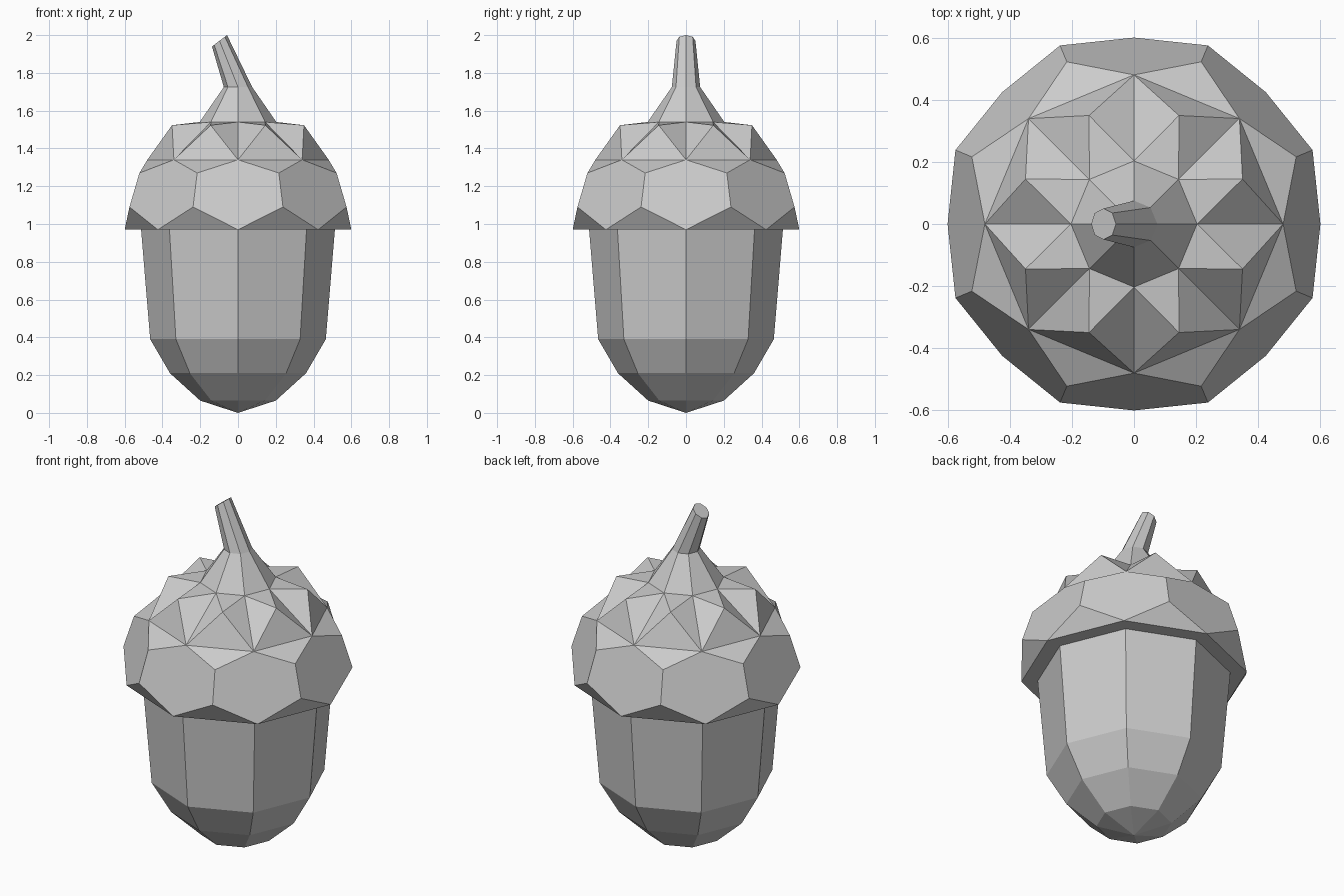
import bpy
import bmesh
from math import sin, cos, pi, atan2
from mathutils import Matrix

SIDES = 8

cube = bpy.data.objects.get("Cube")
if cube:
    bpy.data.objects.remove(cube, do_unlink=True)

grey = bpy.data.materials.new("light grey")
grey.use_nodes = True
colour = (0.6, 0.6, 0.6, 1)
grey.diffuse_color = colour
grey.node_tree.nodes["Principled BSDF"].inputs["Base Color"].default_value = colour


def ring(bm, radius, z, turn=0.0):
    """Eight vertices around the axis; turn is a fraction of one side."""
    step = 2 * pi / SIDES
    return [bm.verts.new((radius * cos((i + turn) * step),
                          radius * sin((i + turn) * step), z))
            for i in range(SIDES)]


def bridge(bm, low, high):
    for i in range(SIDES):
        j = (i + 1) % SIDES
        bm.faces.new((low[i], low[j], high[j], high[i]))


def finish(bm, name):
    bm.normal_update()
    mesh = bpy.data.meshes.new(name)
    bm.to_mesh(mesh)
    bm.free()
    mesh.materials.append(grey)
    obj = bpy.data.objects.new(name, mesh)
    bpy.context.collection.objects.link(obj)
    return obj


# Nut: tapered body closing to a point at the bottom
bm = bmesh.new()
tip = bm.verts.new((0, 0, 0))
rings = [ring(bm, r, z) for r, z in
         ((0.2, 0.065), (0.36, 0.21), (0.465, 0.39), (0.513, 0.97))]
for i in range(SIDES):
    bm.faces.new((tip, rings[0][(i + 1) % SIDES], rings[0][i]))
for low, high in zip(rings, rings[1:]):
    bridge(bm, low, high)
finish(bm, "nut")

# Cap: hexagonal scales below, a circle of four-sided bumps above
bm = bmesh.new()
inner = ring(bm, 0.513, 0.97)
rim = ring(bm, 0.6, 0.97)
lower = ring(bm, 0.622, 1.09, 0.5)
upper = ring(bm, 0.565, 1.27, 0.5)
ledge = ring(bm, 0.48, 1.34)
bump = ring(bm, 0.378, 1.523, 0.5)
crown = ring(bm, 0.203, 1.54)
bridge(bm, inner, rim)
for i in range(SIDES):
    j, h = (i + 1) % SIDES, i - 1
    bm.faces.new((rim[i], lower[i], upper[i], ledge[i], upper[h], lower[h]))
    bm.faces.new((rim[i], rim[j], lower[i]))
    bm.faces.new((ledge[i], upper[i], ledge[j]))
    corners = (ledge[i], ledge[j], crown[j], crown[i])
    for a, b in zip(corners, corners[1:] + corners[:1]):
        bm.faces.new((a, b, bump[i]))
finish(bm, "cap")

# Stem: flared base, then a bent stalk with a slanted end
bm = bmesh.new()
base = ring(bm, 0.203, 1.54)
neck = ring(bm, 0.075, 1.725)
end = ring(bm, 0.05, 0)
slant = Matrix.Translation((-0.098, 0, 1.97)) @ Matrix.Rotation(-atan2(0.06, 0.079), 4, "Y")
bmesh.ops.transform(bm, matrix=slant, verts=end)
bridge(bm, base, neck)
bridge(bm, neck, end)
bm.faces.new(end)
finish(bm, "stem")
